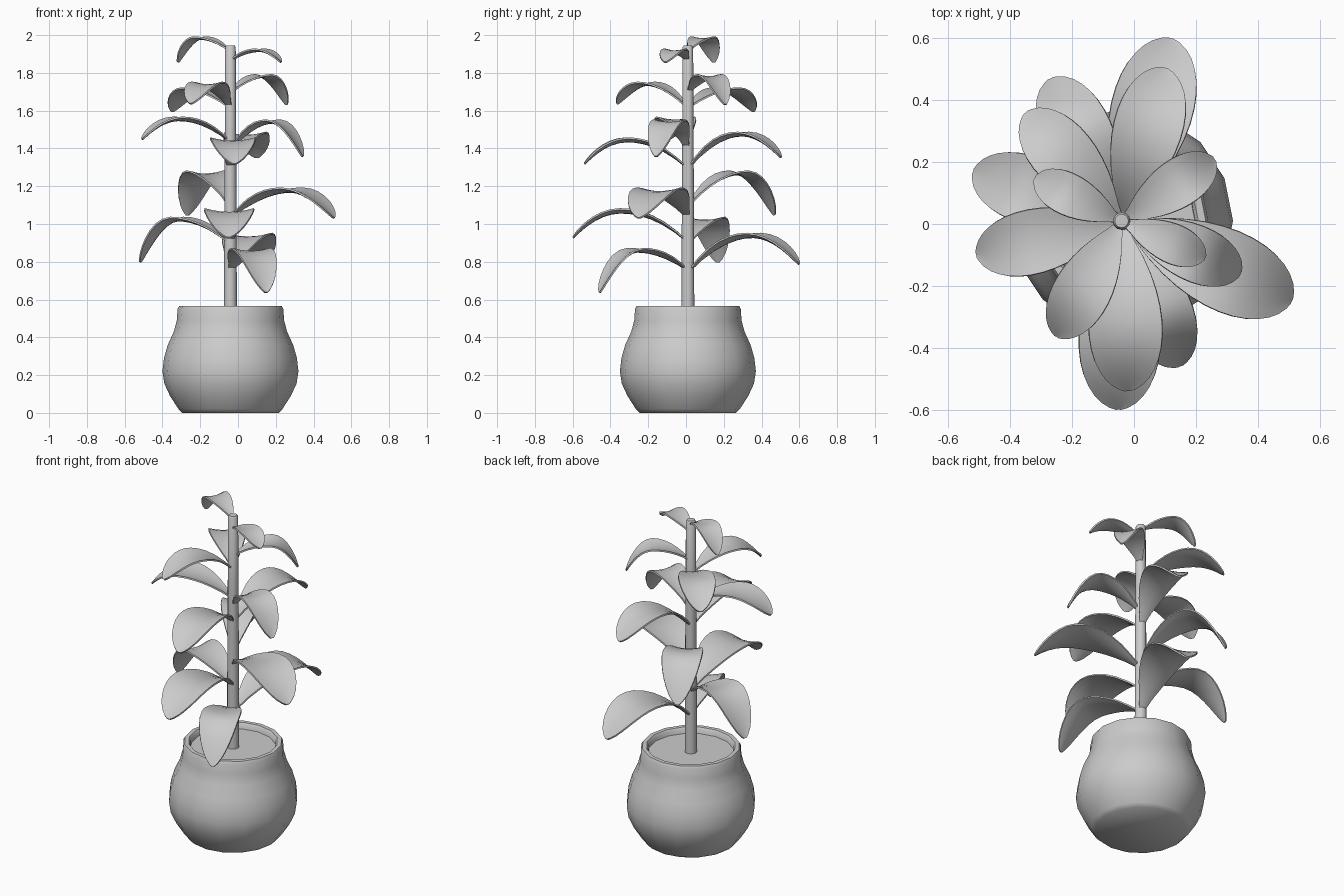
import bpy, bmesh, math
from mathutils import Vector

cube = bpy.data.objects.get("Cube")
if cube:
    bpy.data.objects.remove(cube, do_unlink=True)

CENTRE = Vector((-0.04, 0.01, 0))

grey = bpy.data.materials.new("plain grey")
grey.use_nodes = True
grey.diffuse_color = (0.6, 0.6, 0.6, 1)
grey.node_tree.nodes["Principled BSDF"].inputs["Base Color"].default_value = grey.diffuse_color


def finish(bm, name, angle):
    bmesh.ops.recalc_face_normals(bm, faces=bm.faces)
    mesh = bpy.data.meshes.new(name)
    bm.to_mesh(mesh)
    bm.free()
    mesh.materials.append(grey)
    obj = bpy.data.objects.new(name, mesh)
    bpy.context.collection.objects.link(obj)
    bpy.ops.object.select_all(action='DESELECT')
    obj.select_set(True)
    bpy.context.view_layer.objects.active = obj
    bpy.ops.object.shade_smooth_by_angle(angle=math.radians(angle))
    return obj


def lathe(name, profile, sides, angle=50):
    """Revolve (radius, height) points; the two ends are capped."""
    bm = bmesh.new()
    rings = []
    for r, z in profile:
        turn = [2 * math.pi * i / sides for i in range(sides)]
        rings.append([bm.verts.new(CENTRE + Vector((r * math.cos(a), r * math.sin(a), z))) for a in turn])
    for low, high in zip(rings, rings[1:]):
        for i in range(sides):
            j = (i + 1) % sides
            bm.faces.new((low[i], low[j], high[j], high[i]))
    bm.faces.new(rings[0][::-1])
    bm.faces.new(rings[-1])
    return finish(bm, name, angle)


# Pot with a rounded belly, a lip and the soil surface inside
lathe("pot", [(0.255, 0), (0.275, 0.02), (0.32, 0.09), (0.35, 0.155), (0.36, 0.22),
              (0.352, 0.29), (0.332, 0.36), (0.3, 0.43), (0.284, 0.49), (0.28, 0.55),
              (0.272, 0.565), (0.248, 0.565), (0.238, 0.552), (0.235, 0.5)], 16)
lathe("soil", [(0.24, 0.5), (0.238, 0.53)], 16)

# Stem
lathe("stem", [(0.034, 0.5), (0.033, 0.9), (0.03, 1.5), (0.028, 1.935), (0.022, 1.945)], 12)


def leaf(name, x, y, base, peak, tip, rows=14, cols=6):
    """An arching blade from the stem to a drooping tip."""
    reach = Vector((x, y, 0)) - CENTRE
    length = reach.length
    out = reach.normalized()
    side = Vector((-out.y, out.x, 0))
    half = 0.215 * length
    cup = 0.15
    peak -= cup * half + 0.006
    crest = 0.58

    def height(t):
        if t < crest:
            return base + (peak - base) * (1 - (1 - t / crest) ** 2)
        return peak - (peak - tip) * ((t - crest) / (1 - crest)) ** 2

    def midrib(t):
        return CENTRE + out * (length * t) + Vector((0, 0, height(t)))

    bm = bmesh.new()
    grid = []
    for i in range(rows + 1):
        t = 1 - (1 - i / rows) ** 1.6
        width = max(half * t * (1 - t) ** 0.6 / 0.347, 0.008)
        tangent = (midrib(t + 0.01) - midrib(t - 0.01)).normalized()
        normal = tangent.cross(side)
        row = []
        for j in range(cols + 1):
            s = 2 * j / cols - 1
            row.append(bm.verts.new(midrib(t) + side * (width * s) + normal * (cup * width * s * s)))
        grid.append(row)
    for a, b in zip(grid, grid[1:]):
        for j in range(cols):
            bm.faces.new((a[j], b[j], b[j + 1], a[j + 1]))
    bmesh.ops.recalc_face_normals(bm, faces=bm.faces)
    bmesh.ops.solidify(bm, geom=bm.faces[:], thickness=0.009)
    finish(bm, name, 45)


# Leaves: tip x, tip y, height at the stem, at the crest and at the tip
leaves = [
    (0.12, 0.60, 0.75, 0.96, 0.79),
    (0.15, -0.46, 0.76, 0.88, 0.64),
    (-0.52, 0.17, 0.90, 1.045, 0.80),
    (-0.05, -0.60, 0.91, 1.09, 0.93),
    (0.51, -0.25, 1.04, 1.20, 1.035),
    (-0.27, 0.47, 1.10, 1.29, 1.05),
    (-0.02, -0.54, 1.30, 1.465, 1.32),
    (0.10, 0.505, 1.30, 1.495, 1.355),
    (0.345, -0.16, 1.40, 1.56, 1.36),
    (-0.51, -0.10, 1.44, 1.575, 1.45),
    (-0.25, -0.365, 1.62, 1.76, 1.64),
    (-0.35, 0.36, 1.62, 1.73, 1.60),
    (0.26, 0.21, 1.70, 1.80, 1.635),
    (0.23, -0.11, 1.87, 1.935, 1.86),
    (-0.32, 0.15, 1.92, 2.0, 1.86),
]
for number, spec in enumerate(leaves, 1):
    leaf(f"leaf_{number}", *spec)
